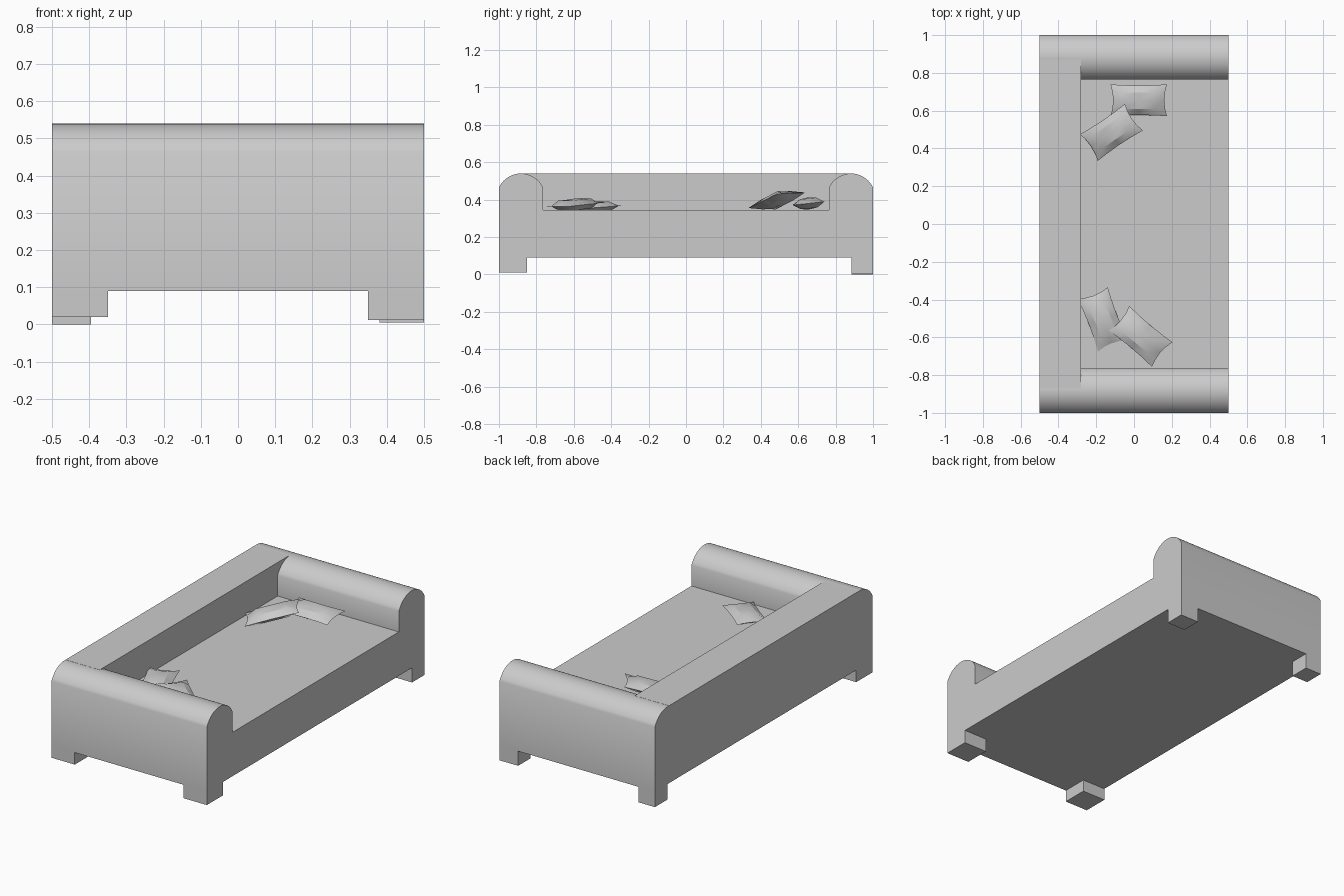
import bpy, bmesh, math
from mathutils import Matrix, Vector

cube = bpy.data.objects.get("Cube")
if cube:
    bpy.data.objects.remove(cube)

grey = bpy.data.materials.new("grey_fabric")
grey.use_nodes = True
colour = (0.6, 0.6, 0.6, 1)
grey.diffuse_color = colour
grey.node_tree.nodes["Principled BSDF"].inputs["Base Color"].default_value = colour

END, SIDE, TOP, SEAT, BASE, BACK = 1.0, 0.5, 0.54, 0.345, 0.09, -0.28


def finish(name, bm, smooth=30):
    bmesh.ops.recalc_face_normals(bm, faces=bm.faces)
    mesh = bpy.data.meshes.new(name)
    bm.to_mesh(mesh)
    bm.free()
    mesh.materials.append(grey)
    obj = bpy.data.objects.new(name, mesh)
    bpy.context.collection.objects.link(obj)
    bpy.ops.object.select_all(action="DESELECT")
    obj.select_set(True)
    bpy.context.view_layer.objects.active = obj
    bpy.ops.object.shade_smooth_by_angle(angle=math.radians(smooth))
    return obj


def box(name, low, high):
    low, high = Vector(low), Vector(high)
    bm = bmesh.new()
    bmesh.ops.create_cube(bm, size=1)
    for v in bm.verts:
        v.co = (low + high) / 2 + v.co * (high - low)
    return finish(name, bm)


# Base, seat and rounded arms: one profile swept from back to front
def arm_arc(steps=20):
    start = math.radians(25)
    radius = 0.118 / math.cos(start)
    for i in range(steps + 1):
        a = start + (math.pi - 2 * start) * i / steps
        yield 0.882 + radius * math.cos(a), TOP + radius * (math.sin(a) - 1)


half = [(END, BASE)] + list(arm_arc()) + [(0.764, SEAT)]
profile = half + [(-y, z) for y, z in reversed(half)]
bm = bmesh.new()
face = bm.faces.new([bm.verts.new((-SIDE, y, z)) for y, z in profile])
swept = bmesh.ops.extrude_face_region(bm, geom=[face])["geom"]
bmesh.ops.translate(bm, vec=(2 * SIDE, 0, 0),
                    verts=[g for g in swept if isinstance(g, bmesh.types.BMVert)])
finish("sofa_body", bm)

# Backrest running between the arm crowns
box("backrest", (-SIDE, -0.87, BASE), (BACK, 0.87, TOP))

# Corner feet: x sign, y sign, width, depth, underside
feet = {
    "back_right_foot": (-1, -1, 0.15, 0.15, 0.02),
    "front_right_foot": (1, -1, 0.15, 0.15, 0.012),
    "back_left_foot": (-1, 1, 0.105, 0.115, 0.0),
    "front_left_foot": (1, 1, 0.12, 0.115, 0.005),
}
for name, (sx, sy, w, d, z) in feet.items():
    xs = sorted((sx * SIDE, sx * (SIDE - w)))
    ys = sorted((sy * END, sy * (END - d)))
    box(name, (xs[0], ys[0], z), (xs[1], ys[1], BASE))


# Pillow: two puffed sheets with pinched corners, welded along the rim
def pillow(name, centre, turn, pitch, roll, length=0.30, width=0.17, puff=0.032):
    bm = bmesh.new()
    for side in (1, -1):
        grid = bmesh.ops.create_grid(bm, x_segments=4, y_segments=4, size=1)
        for v in grid["verts"]:
            u, w = v.co.x, v.co.y
            rim = max(abs(u), abs(w)) > 0.9
            swell = 0 if rim else 1 - 0.35 * max(abs(u), abs(w))
            u, w = u * (1.4 - 0.4 * abs(u)), w * (1.2 - 0.2 * abs(w))
            pull_u, pull_w = 1 - 0.1 * (1 - w * w), 1 - 0.08 * (1 - u * u)
            v.co = (u * pull_u * length / 2, w * pull_w * width / 2, side * swell * puff)
    bmesh.ops.remove_doubles(bm, verts=bm.verts, dist=0.0005)
    obj = finish(name, bm, 25)
    rot = [Matrix.Rotation(math.radians(a), 4, axis)
           for a, axis in ((turn, "Z"), (pitch, "Y"), (roll, "X"))]
    obj.matrix_world = Matrix.Translation(centre) @ rot[0] @ rot[1] @ rot[2]


pillow("pillow_left_flat", (0.025, 0.655, 0.38), 0, 0, 6)
pillow("pillow_left_leaning", (-0.12, 0.485, 0.397), 34, -16, 0)
pillow("pillow_right_flat", (-0.165, -0.505, 0.358), -69, 4, 0)
pillow("pillow_right_leaning", (0.035, -0.595, 0.374), -40, 4, 0)
